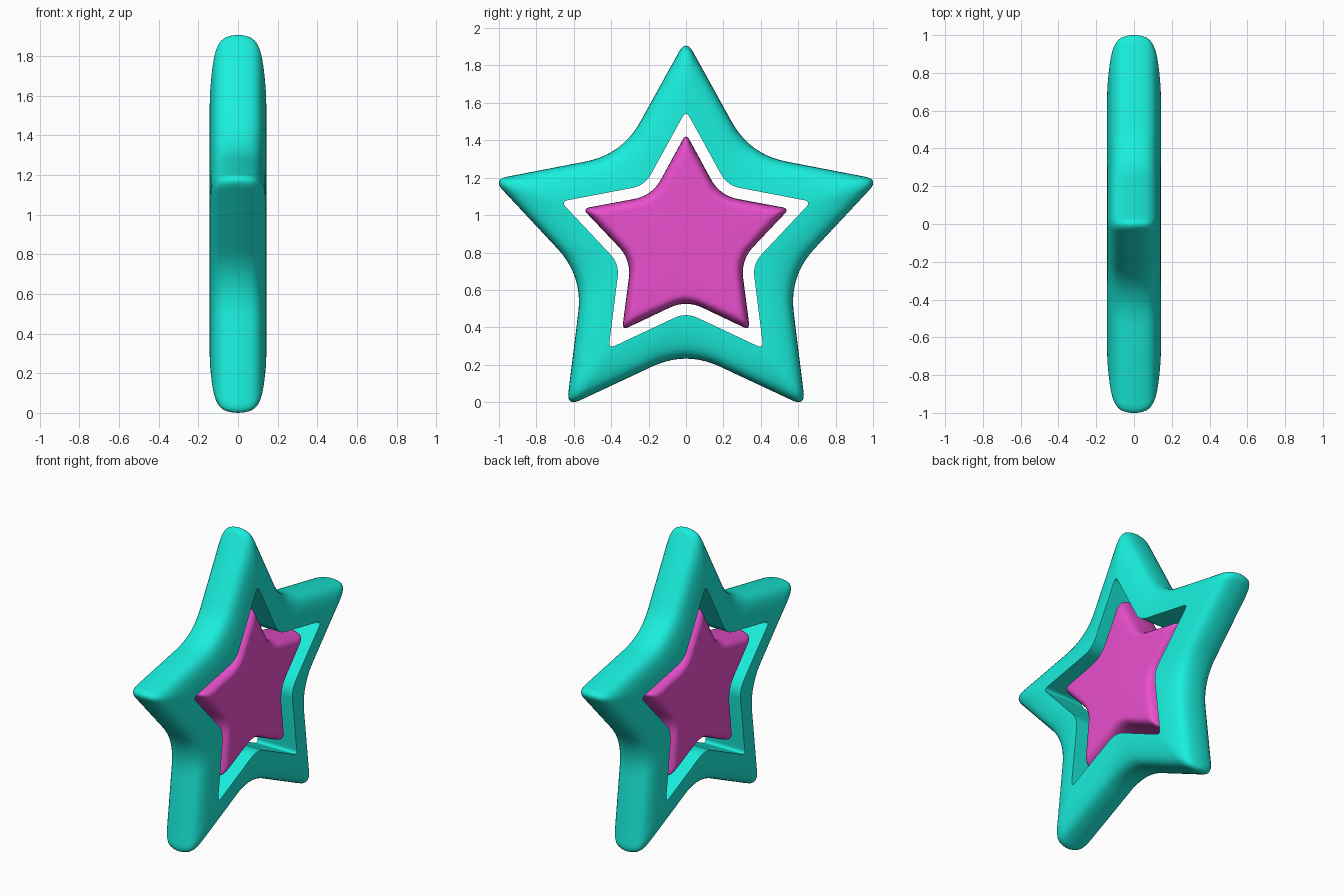
import bpy, bmesh, math
from mathutils import Vector

if "Cube" in bpy.data.objects:
    bpy.data.objects.remove(bpy.data.objects["Cube"])

CZ = 0.855   # height of the star centre


def star(R, r, tip_cut, notch_cut, n=10):
    """Five-pointed outline in (y, z) with rounded tips and notches."""
    pts = []
    for i in range(10):
        a = math.pi / 2 + i * math.pi / 5
        rad = r if i % 2 else R
        pts.append(Vector((rad * math.cos(a), rad * math.sin(a))))
    out = []
    for i, p in enumerate(pts):
        d = notch_cut if i % 2 else tip_cut
        a = p + (pts[i - 1] - p).normalized() * d
        b = p + (pts[(i + 1) % 10] - p).normalized() * d
        for k in range(n + 1):
            t = k / n
            out.append(a * (1 - t) ** 2 + p * 2 * t * (1 - t) + b * t * t)
    return out


def loft(name, inner, outer, half, colour, ring):
    """Sweep a half profile of (t, x), mirrored in x, between two outlines."""
    prof = half + [(t, -x) for t, x in reversed(half[:-1])]
    bm = bmesh.new()
    rows = []
    for t, x in prof:
        rows.append([bm.verts.new((x, q.x, q.y + CZ))
                     for q in (a.lerp(b, t) for a, b in zip(inner, outer))])
    n = len(inner)
    pairs = list(zip(rows, rows[1:]))
    if ring:
        pairs.append((rows[-1], rows[0]))      # wall of the hole
    else:
        for row in (rows[0], rows[-1]):        # flat faces
            c = bm.verts.new((row[0].co.x, 0, CZ))
            for i in range(n):
                bm.faces.new((row[i], row[(i + 1) % n], c))
    for a, b in pairs:
        for i in range(n):
            j = (i + 1) % n
            bm.faces.new((a[i], a[j], b[j], b[i]))
    bmesh.ops.recalc_face_normals(bm, faces=bm.faces)
    me = bpy.data.meshes.new(name)
    bm.to_mesh(me)
    bm.free()
    ob = bpy.data.objects.new(name, me)
    bpy.context.collection.objects.link(ob)
    mat = bpy.data.materials.new(name + "_colour")
    mat.diffuse_color = colour
    mat.use_nodes = True
    mat.node_tree.nodes["Principled BSDF"].inputs["Base Color"].default_value = mat.diffuse_color
    me.materials.append(mat)
    bpy.ops.object.select_all(action='DESELECT')
    ob.select_set(True)
    bpy.context.view_layer.objects.active = ob
    bpy.ops.object.shade_smooth_by_angle(angle=math.radians(45))


# Outer star frame: crease at the hole, rounded outer rim
loft("star_frame",
     star(0.704, 0.375, 0.04, 0.07), star(1.086, 0.58, 0.08, 0.20),
     [(0, .143), (.2, .141), (.4, .135), (.55, .129), (.68, .121), (.78, .112),
      (.86, .100), (.92, .085), (.96, .067), (.985, .042), (.996, .02), (1, 0)],
     (0.01, 0.86, 0.72, 1), True)

# Inner star: flat faces with rounded edges
loft("inner_star",
     star(0.45, 0.25, 0.03, 0.08), star(0.582, 0.308, 0.04, 0.10),
     [(0, .13), (.25, .129), (.45, .125), (.62, .116), (.76, .103),
      (.87, .085), (.94, .06), (.985, .03), (1, 0)],
     (0.83, 0.08, 0.62, 1), False)
